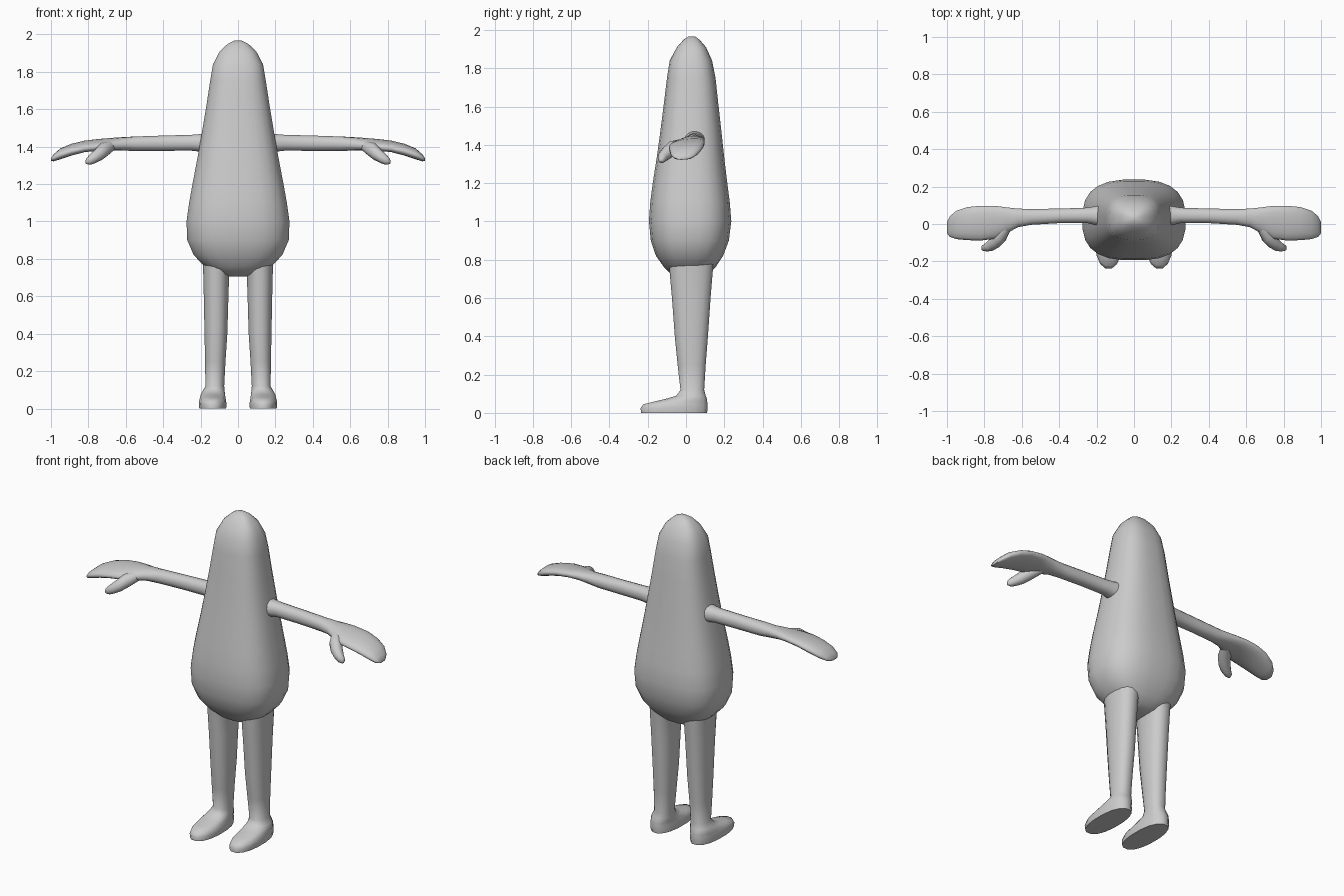
import bpy, bmesh, math
from mathutils import Vector

grey = bpy.data.materials.new("light_grey")
grey.diffuse_color = (0.6, 0.6, 0.6, 1)


def squircle(n, power):
    """Unit rounded-square outline."""
    pts = []
    for i in range(n):
        a = 2 * math.pi * (i + 0.5) / n
        c, s = math.cos(a), math.sin(a)
        pts.append((math.copysign(abs(c) ** (2 / power), c),
                    math.copysign(abs(s) ** (2 / power), s)))
    return pts


def loft(name, rings, angle=60):
    """Skin a list of point rings, cap both ends and shade smooth."""
    bm = bmesh.new()
    loops = [[bm.verts.new(p) for p in ring] for ring in rings]
    n = len(loops[0])
    for a, b in zip(loops, loops[1:]):
        for i in range(n):
            j = (i + 1) % n
            bm.faces.new((a[i], a[j], b[j], b[i]))
    bm.faces.new(loops[0][::-1])
    bm.faces.new(loops[-1])
    bmesh.ops.recalc_face_normals(bm, faces=bm.faces)
    me = bpy.data.meshes.new(name)
    bm.to_mesh(me)
    bm.free()
    me.materials.append(grey)
    ob = bpy.data.objects.new(name, me)
    bpy.context.collection.objects.link(ob)
    bpy.ops.object.select_all(action='DESELECT')
    ob.select_set(True)
    bpy.context.view_layer.objects.active = ob
    bpy.ops.object.shade_smooth_by_angle(angle=math.radians(angle))
    return ob


def z_rings(rows, n, power):
    """Horizontal rings from rows of z, x0, x1, y0, y1."""
    return [[((x0 + x1) / 2 + c * (x1 - x0) / 2, (y0 + y1) / 2 + s * (y1 - y0) / 2, z)
             for c, s in squircle(n, power)] for z, x0, x1, y0, y1 in rows]


# Pear-shaped body with the head in one piece: z, half width, back and front depth
body = [(0.705, 0.04, -0.03, 0.07), (0.72, 0.11, -0.075, 0.115),
        (0.76, 0.18, -0.115, 0.155), (0.82, 0.238, -0.158, 0.195),
        (0.90, 0.273, -0.185, 0.225), (1.00, 0.277, -0.195, 0.238),
        (1.10, 0.263, -0.188, 0.23), (1.20, 0.245, -0.175, 0.217),
        (1.34, 0.218, -0.153, 0.2), (1.47, 0.195, -0.135, 0.186),
        (1.62, 0.17, -0.116, 0.169), (1.75, 0.15, -0.1, 0.155),
        (1.84, 0.135, -0.086, 0.137), (1.91, 0.098, -0.048, 0.105),
        (1.95, 0.055, -0.012, 0.07), (1.967, 0.02, 0.015, 0.045)]
loft("body", z_rings([(z, -w, w, y0, y1) for z, w, y0, y1 in body], 24, 2.7))

# Leg flowing into a foot: z, x range, y range
leg = [(0.0, 0.062, 0.208, -0.238, 0.113), (0.025, 0.06, 0.211, -0.24, 0.116),
       (0.045, 0.063, 0.208, -0.225, 0.115), (0.06, 0.066, 0.204, -0.165, 0.113),
       (0.075, 0.068, 0.2, -0.1, 0.11), (0.09, 0.07, 0.192, -0.052, 0.104),
       (0.12, 0.073, 0.175, -0.03, 0.096), (0.25, 0.066, 0.177, -0.045, 0.104),
       (0.40, 0.056, 0.18, -0.06, 0.116), (0.60, 0.05, 0.184, -0.075, 0.13),
       (0.72, 0.046, 0.187, -0.086, 0.14), (0.78, 0.035, 0.19, -0.09, 0.145)]

# Arm widening into a mitten hand: x, y range, z range, tilt of the palm
arm = [(0.15, -0.015, 0.105, 1.36, 1.48, 0), (0.2, -0.008, 0.097, 1.372, 1.468, 0),
       (0.25, 0.004, 0.088, 1.378, 1.464, 0), (0.4, 0.004, 0.083, 1.377, 1.46, 0),
       (0.55, -0.005, 0.081, 1.376, 1.455, 0), (0.62, -0.018, 0.083, 1.38, 1.45, 0.1),
       (0.68, -0.05, 0.09, 1.382, 1.445, 0.15), (0.74, -0.08, 0.098, 1.382, 1.438, 0.15),
       (0.82, -0.09, 0.099, 1.373, 1.43, 0.12), (0.89, -0.088, 0.092, 1.354, 1.414, 0.1),
       (0.95, -0.082, 0.072, 1.333, 1.39, 0.07), (0.985, -0.07, 0.042, 1.322, 1.36, 0.03),
       (1.0, -0.05, 0.01, 1.322, 1.338, 0)]

# Thumb path: centre and radius
thumb = [((0.68, -0.01, 1.405), 0.03), ((0.715, -0.065, 1.385), 0.038),
         ((0.745, -0.1, 1.358), 0.034), ((0.775, -0.122, 1.337), 0.028),
         ((0.798, -0.131, 1.322), 0.021), ((0.81, -0.137, 1.314), 0.008)]


def mirrored(rings, side):
    return [[(side * x, y, z) for x, y, z in ring] for ring in rings]


arm_rings = [[(x, (y0 + y1) / 2 + c * (y1 - y0) / 2,
               (z0 + z1) / 2 + s * (z1 - z0) / 2 + t * c * (y1 - y0) / 2)
              for c, s in squircle(16, 2.2)] for x, y0, y1, z0, z1, t in arm]

axis = (Vector(thumb[-1][0]) - Vector(thumb[0][0])).normalized()
u = axis.cross(Vector((0, 0, 1))).normalized()
v = axis.cross(u)
thumb_rings = [[Vector(p) + (u * c + v * s) * r for c, s in squircle(12, 2)] for p, r in thumb]

for label, side in (("left", 1), ("right", -1)):
    loft(label + "_leg", mirrored(z_rings(leg, 16, 2.3), side), 50)
    loft(label + "_arm", mirrored(arm_rings, side))
    loft(label + "_thumb", mirrored(thumb_rings, side))
